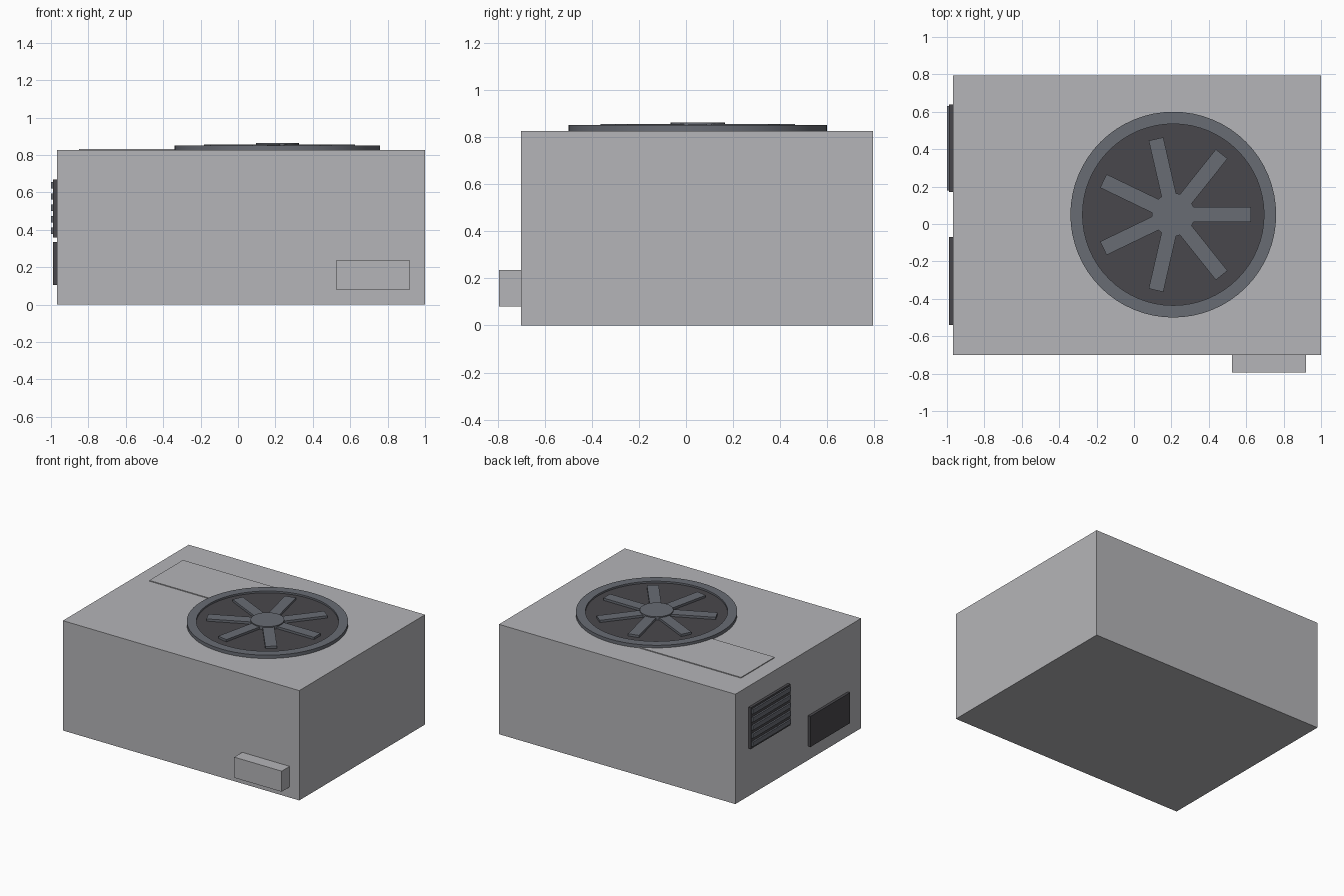
import bpy, bmesh, math
from mathutils import Matrix, Vector

if "Cube" in bpy.data.objects:
    bpy.data.objects.remove(bpy.data.objects["Cube"], do_unlink=True)


def material(name, rgb):
    mat = bpy.data.materials.new(name)
    mat.use_nodes = True
    mat.diffuse_color = (*rgb, 1)
    mat.node_tree.nodes["Principled BSDF"].inputs["Base Color"].default_value = (*rgb, 1)
    return mat


CASING = material("light grey casing", (0.46, 0.46, 0.48))
METAL = material("blue grey metal", (0.14, 0.15, 0.175))
DARK = material("dark charcoal", (0.066, 0.064, 0.072))


def finish(bm, name, mat):
    bmesh.ops.recalc_face_normals(bm, faces=bm.faces)
    mesh = bpy.data.meshes.new(name)
    bm.to_mesh(mesh)
    bm.free()
    mesh.materials.append(mat)
    obj = bpy.data.objects.new(name, mesh)
    bpy.context.collection.objects.link(obj)
    return obj


def box(name, mat, lo, hi, turn=Matrix()):
    """Box between two corners, then moved by a matrix."""
    lo, hi = Vector(lo), Vector(hi)
    bm = bmesh.new()
    bmesh.ops.create_cube(bm, size=1)
    place = Matrix.Translation((lo + hi) / 2) @ Matrix.Diagonal((*(hi - lo), 1))
    bmesh.ops.transform(bm, matrix=turn @ place, verts=bm.verts)
    return finish(bm, name, mat)


def lathe(name, mat, profile, centre, closed=False, steps=64):
    """Spin a radius/height profile around a vertical axis."""
    bm = bmesh.new()
    verts = [bm.verts.new((r, 0, z)) for r, z in profile]
    edges = [bm.edges.new(pair) for pair in zip(verts, verts[1:])]
    if closed:
        edges.append(bm.edges.new((verts[-1], verts[0])))
    bmesh.ops.spin(bm, geom=verts + edges, cent=(0, 0, 0), axis=(0, 0, 1),
                   angle=math.tau, steps=steps)
    bmesh.ops.remove_doubles(bm, verts=bm.verts, dist=1e-4)
    bmesh.ops.translate(bm, vec=centre, verts=bm.verts)
    obj = finish(bm, name, mat)
    bpy.ops.object.select_all(action='DESELECT')
    obj.select_set(True)
    bpy.context.view_layer.objects.active = obj
    bpy.ops.object.shade_smooth_by_angle(angle=math.radians(30))
    return obj


# Main casing, access panel on top and junction box on the front
TOP = 0.826
SIDE = -0.967
box("casing", CASING, (SIDE, -0.70, 0), (1, 0.795, TOP))
box("access_panel", CASING, (-0.85, 0.16, TOP - 0.01), (0.10, 0.56, TOP + 0.006))
box("junction_box", CASING, (0.525, -0.795, 0.08), (0.92, -0.70, 0.235))

# Fan: rim, dark well, hub and seven blades
FAN = Vector((0.21, 0.05, TOP))
lathe("fan_rim", METAL, [(0.485, -0.005), (0.55, -0.005), (0.55, 0.025), (0.485, 0.025)],
      FAN, closed=True)
lathe("fan_well", DARK, [(0, -0.005), (0.49, -0.005), (0.49, 0.012), (0, 0.012)], FAN)
lathe("fan_hub", METAL, [(0, 0), (0.115, 0), (0.115, 0.037), (0, 0.037)], FAN, steps=32)
BLADES = 7
for i in range(BLADES):
    turn = Matrix.Translation(FAN) @ Matrix.Rotation(math.tau * i / BLADES, 4, 'Z')
    box(f"fan_blade_{i + 1}", METAL, (0.08, -0.04, 0.008), (0.415, 0.04, 0.029), turn)

# Side vent with slats, and the dark side panel
box("vent_back", DARK, (-0.988, 0.17, 0.36), (SIDE, 0.64, 0.67))
for i in range(5):
    z = 0.395 + 0.061 * i
    box(f"vent_slat_{i + 1}", METAL, (-1, 0.18, z - 0.017), (-0.98, 0.63, z + 0.017))
box("side_panel", DARK, (-0.988, -0.54, 0.105), (SIDE, -0.07, 0.335))
